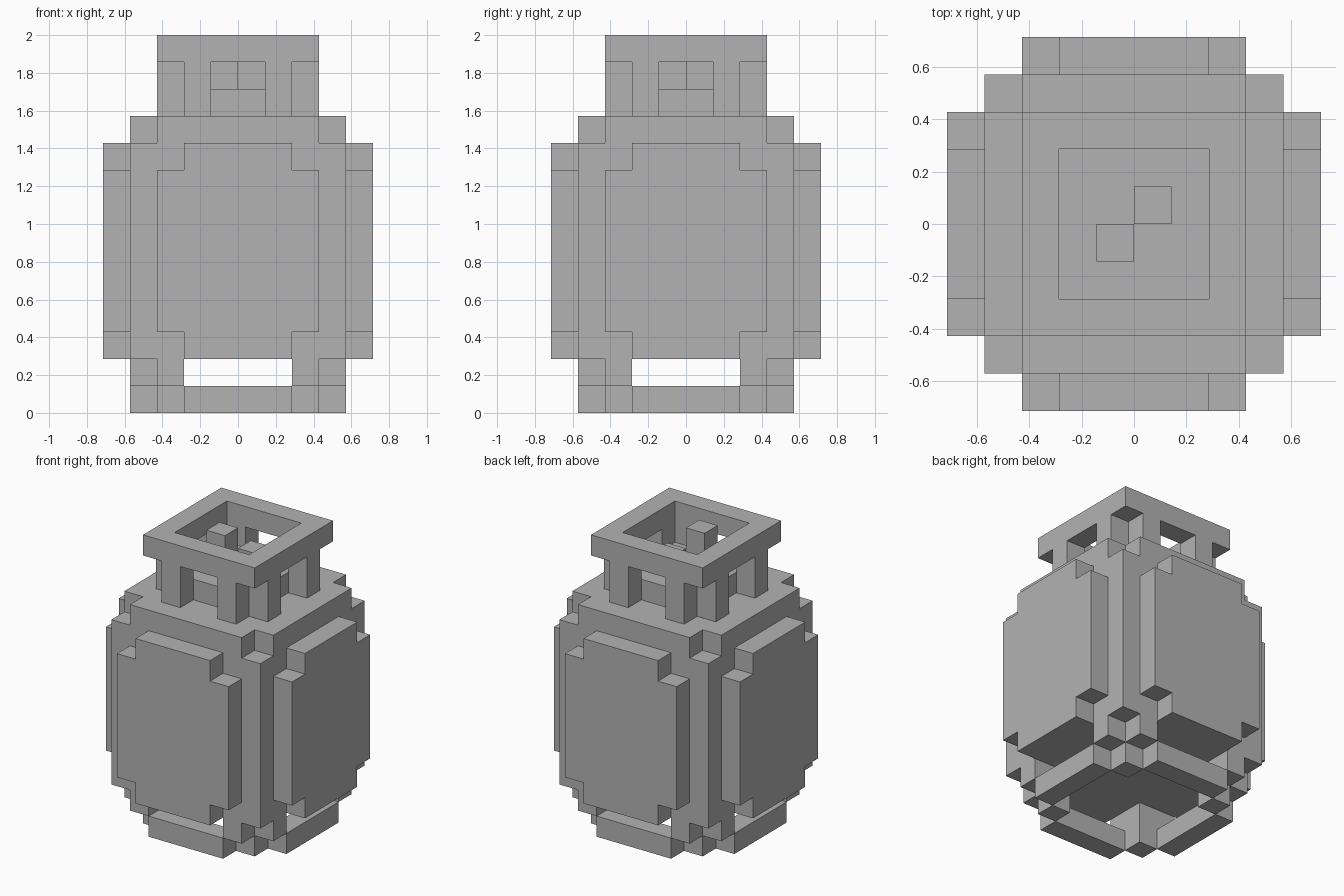
import bpy
import bmesh
from math import pi
from mathutils import Matrix

U = 2 / 14  # one block

old = bpy.data.objects.get("Cube")
if old:
    bpy.data.objects.remove(old)

grey = bpy.data.materials.new("plain_grey")
colour = (0.45, 0.45, 0.45, 1)
grey.diffuse_color = colour
grey.use_nodes = True
grey.node_tree.nodes["Principled BSDF"].inputs["Base Color"].default_value = colour


def rect(x0, x1, y0, y1):
    return [(x0, y0), (x1, y0), (x1, y1), (x0, y1)]


def notched(w, h):
    """Rectangle of half sizes w and h with one block cut from each corner."""
    quarter = [(w, h - 1), (w - 1, h - 1), (w - 1, h)]
    mirrored = [(-x, y) for x, y in reversed(quarter)]
    top = quarter + mirrored
    return top + [(-x, -y) for x, y in top]


def add_prism(bm, outline, z0, z1, matrix=Matrix()):
    """Extrude an outline from z0 to z1, then place it."""
    face = bm.faces.new([bm.verts.new((x, y, z0)) for x, y in outline])
    out = bmesh.ops.extrude_face_region(bm, geom=[face], use_keep_orig=True)
    top = [v for v in out["geom"] if isinstance(v, bmesh.types.BMVert)]
    bmesh.ops.translate(bm, verts=top, vec=(0, 0, z1 - z0))
    bmesh.ops.transform(bm, matrix=matrix, verts=list(face.verts) + top)


def finish(name, bm):
    bmesh.ops.recalc_face_normals(bm, faces=bm.faces)
    bmesh.ops.scale(bm, vec=(U, U, U), verts=bm.verts)
    mesh = bpy.data.meshes.new(name)
    bm.to_mesh(mesh)
    bm.free()
    mesh.materials.append(grey)
    bpy.context.collection.objects.link(bpy.data.objects.new(name, mesh))


def part(name, outlines, z0, z1, turns=1, matrix=Matrix()):
    """Prisms repeated in quarter turns about the upright axis."""
    bm = bmesh.new()
    for i in range(turns):
        for outline in outlines:
            add_prism(bm, outline, z0, z1, Matrix.Rotation(i * pi / 2, 4, "Z") @ matrix)
    finish(name, bm)


def square_ring(name, outer, inner, z0, z1):
    bm = bmesh.new()
    loops = [[bm.verts.new((x, y, z)) for x, y in rect(-r, r, -r, r)]
             for r, z in ((outer, z0), (outer, z1), (inner, z1), (inner, z0))]
    for a, b in zip(loops, loops[1:] + loops[:1]):
        for i in range(4):
            j = (i + 1) % 4
            bm.faces.new((a[i], a[j], b[j], b[i]))
    finish(name, bm)


# Foot: four rails, corner blocks and L-shaped legs
part("foot_rails", [rect(-2, 2, 3, 4)], 0, 1, 4)
part("foot_corners", [rect(2, 3, 2, 3)], 0, 1, 4)
part("foot_legs", [[(2, 2), (4, 2), (4, 3), (3, 3), (3, 4), (2, 4)]], 1, 2, 4)

# Tank body with notched shoulder and raised side panels
part("tank_body", [rect(-4, 4, -4, 4)], 2, 10)
part("tank_shoulder", [notched(4, 4)], 10, 11)
upright = Matrix.Translation((0, 0, 6)) @ Matrix.Rotation(pi / 2, 4, "X")
part("side_panels", [notched(3, 4)], 4, 5, 4, upright)

# Valve on its base
part("valve_base", [rect(-2, 2, -2, 2)], 11, 12)
part("valve_tall", [rect(-1, 0, -1, 0)], 12, 14)
part("valve_short", [rect(0, 1, 0, 1)], 12, 13)

# Guard collar on eight posts
part("collar_posts", [rect(1, 2, 2, 3), rect(-2, -1, 2, 3)], 11, 13, 4)
square_ring("collar_ring", 3, 2, 13, 14)
